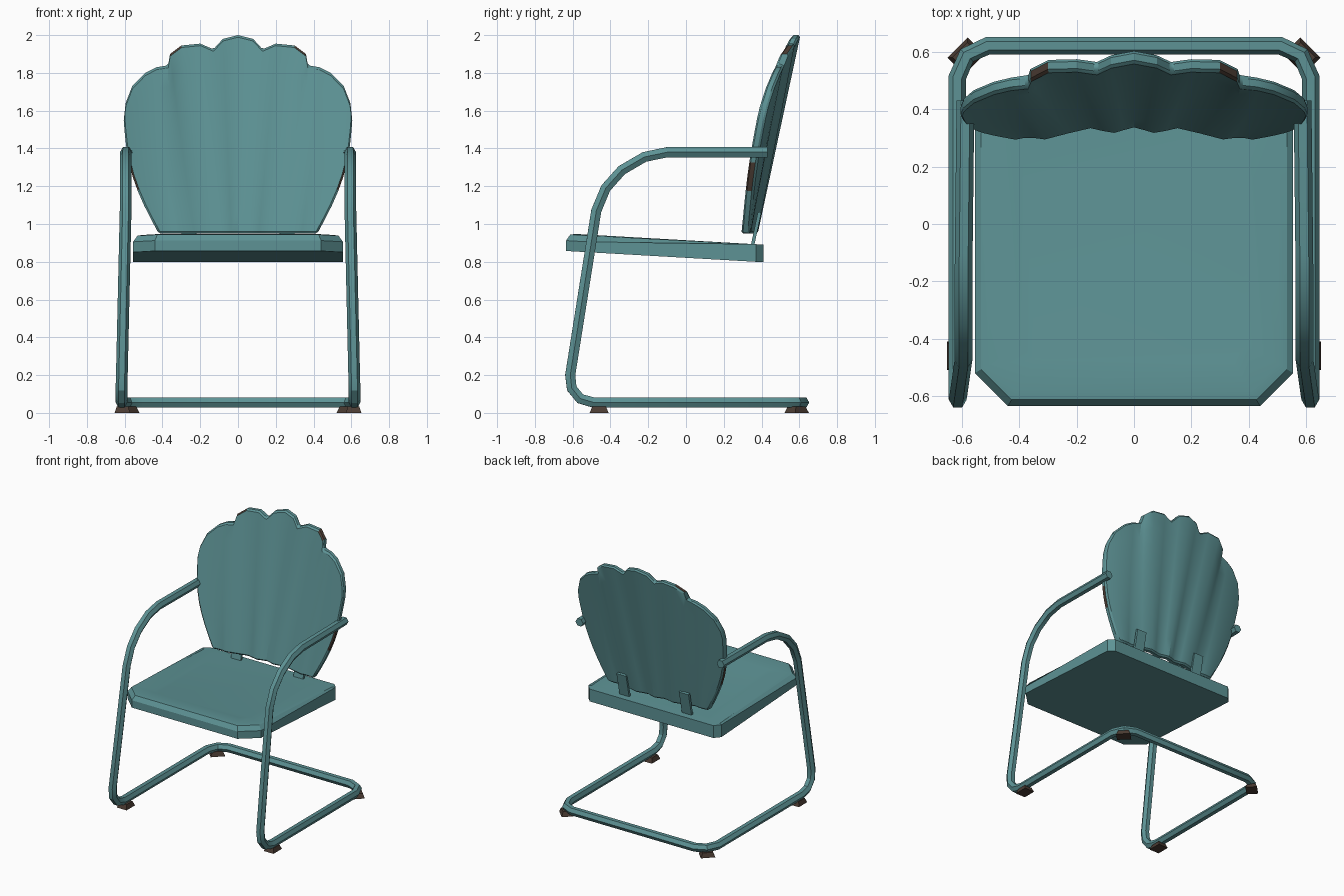
import bpy, bmesh, math
from mathutils import Vector, Matrix

cube = bpy.data.objects.get("Cube")
if cube:
    bpy.data.objects.remove(cube, do_unlink=True)


def material(name, color):
    m = bpy.data.materials.new(name)
    m.use_nodes = True
    m.diffuse_color = (*color, 1)
    m.node_tree.nodes["Principled BSDF"].inputs["Base Color"].default_value = (*color, 1)
    return m


TEAL = material("teal paint", (0.11, 0.29, 0.30))
RUST = material("dark rust", (0.07, 0.045, 0.033))


def make_object(name, bm, *mats, smooth=25):
    bmesh.ops.recalc_face_normals(bm, faces=bm.faces)
    mesh = bpy.data.meshes.new(name)
    bm.to_mesh(mesh)
    bm.free()
    obj = bpy.data.objects.new(name, mesh)
    bpy.context.collection.objects.link(obj)
    for m in mats:
        mesh.materials.append(m)
    bpy.ops.object.select_all(action="DESELECT")
    obj.select_set(True)
    bpy.context.view_layer.objects.active = obj
    bpy.ops.object.shade_smooth_by_angle(angle=math.radians(smooth))
    return obj


def loft(bm, rings):
    """Join rings of points into a closed, capped skin."""
    loops = [[bm.verts.new(p) for p in ring] for ring in rings]
    n = len(loops[0])
    for a, b in zip(loops, loops[1:]):
        for i in range(n):
            j = (i + 1) % n
            bm.faces.new((a[i], a[j], b[j], b[i]))
    bm.faces.new(loops[0])
    bm.faces.new(loops[-1])


# Bent tube: arms, legs and floor loop in one run
half = [Vector(p) for p in (
    (0.588, 0.43, 1.38), (0.594, -0.1, 1.38), (0.595, -0.22, 1.355),
    (0.595, -0.34, 1.285), (0.595, -0.425, 1.19), (0.595, -0.475, 1.07),
    (0.615, -0.613, 0.2), (0.617, -0.605, 0.13), (0.617, -0.56, 0.075),
    (0.617, -0.49, 0.055), (0.617, 0.51, 0.055), (0.583, 0.588, 0.055),
    (0.51, 0.622, 0.055))]
path = half + [Vector((-p.x, p.y, p.z)) for p in reversed(half)]
side, last, rings = Vector((1, 0, 0)), None, []
for i, p in enumerate(path):
    before = (p - path[max(i - 1, 0)]).normalized()
    after = (path[min(i + 1, len(path) - 1)] - p).normalized()
    tangent = (before + after).normalized()
    if last:
        side = last.rotation_difference(tangent) @ side
    side = (side - tangent * side.dot(tangent)).normalized()
    up = side.cross(tangent)
    angles = [k * math.pi / 3 for k in range(6)]
    rings.append([p + (side * math.cos(a) + up * math.sin(a)) * 0.031 for a in angles])
    last = tangent
bm = bmesh.new()
loft(bm, rings)
make_object("tube_frame", bm, TEAL)

# Seat pan: chamfered outline, rolled edge and shallow dish
def seat_ring(inset, height):
    x, front, back = 0.555 - inset, -0.635 + inset, 0.41 - inset * 0.4
    cut = 0.115 - inset * 0.4
    right = [(x - cut, front), (x, front + cut), (x, back - 0.04), (x - 0.04, back)]
    outline = right + [(-a, b) for a, b in reversed(right)]
    ring = []
    for a, b in outline:
        rolled = 0 if b > 0.3 and height > -0.05 else height
        ring.append((a, b, 0.914 - 0.057 * b + rolled))
    return ring


bm = bmesh.new()
loft(bm, [seat_ring(*r) for r in
          ((0, -0.093), (0, -0.038), (0.022, -0.005), (0.05, 0), (0.16, -0.012))])
make_object("seat", bm, TEAL)

# Scalloped backrest: fan of ribs, each (top x, top z, bottom x, fold)
ribs = [(0, 2.0, 0, 0), (0.08, 1.98, 0.035, -0.009), (0.13, 1.925, 0.068, -0.018),
        (0.2, 1.955, 0.11, -0.009), (0.3, 1.945, 0.15, 0.003), (0.36, 1.9, 0.23, -0.008),
        (0.37, 1.84, 0.31, -0.018), (0.43, 1.83, 0.335, -0.01), (0.49, 1.8, 0.36, -0.004),
        (0.56, 1.73, 0.385, 0), (0.595, 1.64, 0.405, 0), (0.605, 1.55, 0.42, 0)]
ROWS = 8


def rib_points(index, sign):
    tx, tz, bx, fold = ribs[index]
    bow = 0.045 * (index / (len(ribs) - 1)) ** 3
    points = []
    for r in range(ROWS + 1):
        t = r / ROWS
        x = bx + (tx - bx) * t + bow * math.sin(math.pi * t)
        z = 0.95 + (tz - 0.95) * t
        y = 0.335 + (z - 0.95) * 0.215 - 0.25 * x * x + fold
        points.append((sign * x, y, z))
    return points


bm = bmesh.new()
order = [(i, -1) for i in range(len(ribs) - 1, 0, -1)] + [(i, 1) for i in range(len(ribs))]
columns = [[bm.verts.new(p) for p in rib_points(i, s)] for i, s in order]
for a, b in zip(columns, columns[1:]):
    for r in range(ROWS):
        bm.faces.new((a[r], b[r], b[r + 1], a[r + 1]))
extruded = bmesh.ops.extrude_face_region(bm, geom=bm.faces[:], use_keep_orig=True)
moved = [v for v in extruded["geom"] if isinstance(v, bmesh.types.BMVert)]
bmesh.ops.translate(bm, verts=moved, vec=(0, 0.045, 0))
bm.normal_update()
# Rust patches on the rim
for f in bm.faces:
    c = f.calc_center_median()
    if abs(f.normal.y) < 0.6:
        top_patch = 0.31 < abs(c.x) < 0.35 and c.z > 1.9
        side_patch = abs(c.x) > 0.5 and 1.21 < c.z < 1.31
        f.material_index = int(top_patch or side_patch)
backrest = make_object("backrest", bm, TEAL, RUST)
bevel = backrest.modifiers.new("rim_bevel", "BEVEL")
bevel.width = 0.01
bevel.segments = 1
bevel.limit_method = "ANGLE"
bevel.angle_limit = math.radians(60)

# Straps joining the backrest to the seat
for name, x in (("left_strap", 0.26), ("right_strap", -0.26)):
    bm = bmesh.new()
    place = (Matrix.Translation((x, 0.369, 0.965)) @ Matrix.Rotation(-0.21, 4, "X")
             @ Matrix.Diagonal((0.08, 0.018, 0.2, 1)))
    bmesh.ops.create_cube(bm, size=1, matrix=place)
    make_object(name, bm, TEAL)

# Tapered feet under the tube
for end, fx, fy, turn in (("front", 0.612, -0.46, 0), ("back", 0.586, 0.586, math.pi / 4)):
    for label, s in (("left", 1), ("right", -1)):
        bm = bmesh.new()
        spin = Matrix.Translation((s * fx, fy, 0)) @ Matrix.Rotation(s * turn, 4, "Z")
        corners = ((-1, -1), (1, -1), (1, 1), (-1, 1))
        loft(bm, [[spin @ Vector((a * w, b * d, z)) for a, b in corners]
                  for w, d, z in ((0.041, 0.05, 0), (0.03, 0.036, 0.034))])
        make_object(f"{end}_{label}_foot", bm, RUST)
